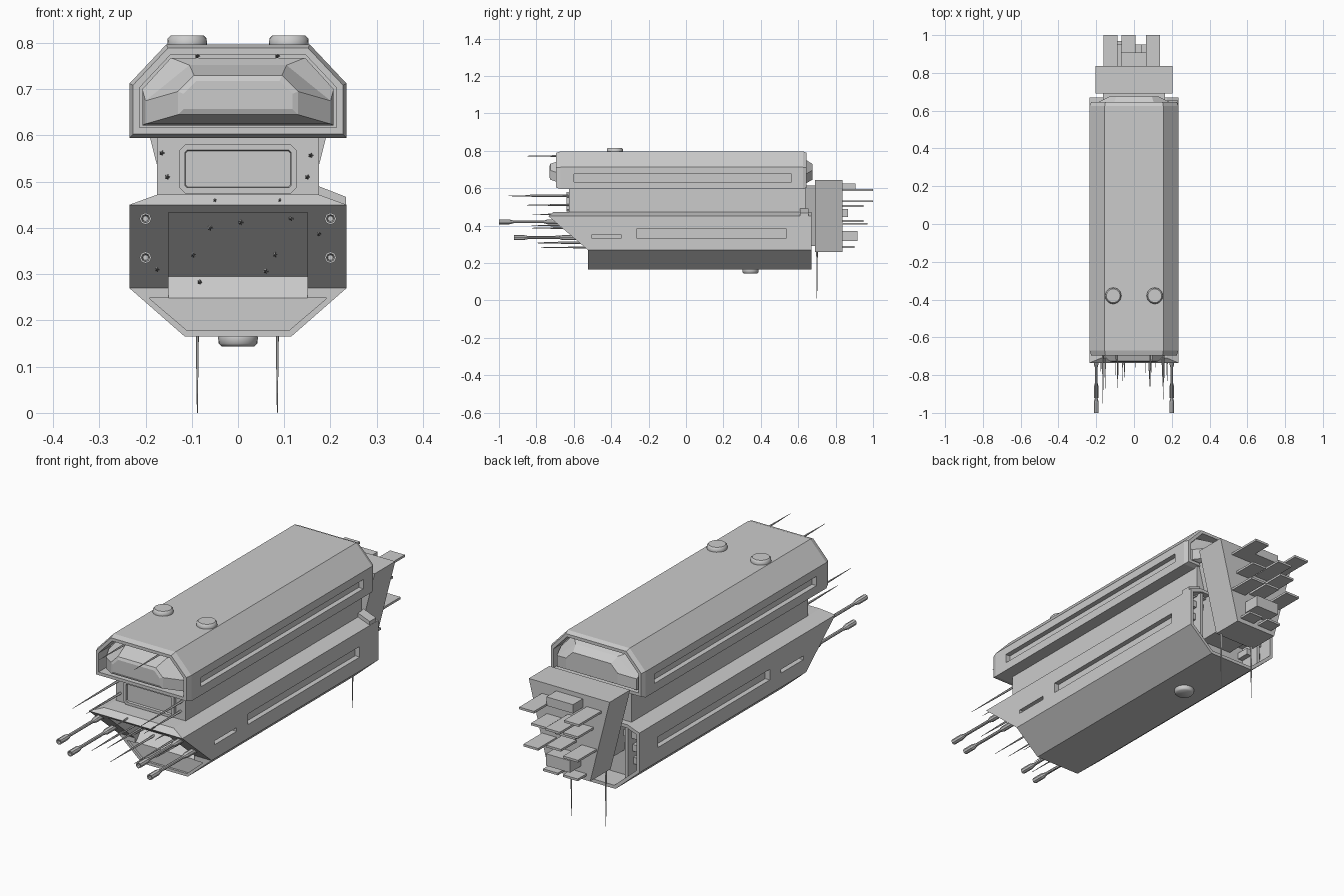
import bpy, bmesh, math
from mathutils import Vector, Matrix

if "Cube" in bpy.data.objects:
    bpy.data.objects.remove(bpy.data.objects["Cube"])

grey = bpy.data.materials.new("hull grey")
grey.diffuse_color = (0.6, 0.6, 0.6, 1)
grey.use_nodes = True
grey.node_tree.nodes["Principled BSDF"].inputs["Base Color"].default_value = grey.diffuse_color


def finish(name, bm, smooth=False):
    bmesh.ops.recalc_face_normals(bm, faces=bm.faces)
    me = bpy.data.meshes.new(name)
    bm.to_mesh(me)
    bm.free()
    ob = bpy.data.objects.new(name, me)
    bpy.context.collection.objects.link(ob)
    me.materials.append(grey)
    if smooth:
        bpy.context.view_layer.objects.active = ob
        ob.select_set(True)
        bpy.ops.object.shade_smooth_by_angle(angle=math.radians(40))
        ob.select_set(False)
    return ob


def loft(name, rings):
    """Bridge rings of 3D points and cap both ends."""
    bm = bmesh.new()
    vs = [[bm.verts.new(p) for p in r] for r in rings]
    n = len(vs[0])
    for a, b in zip(vs, vs[1:]):
        for i in range(n):
            bm.faces.new((a[i], a[(i + 1) % n], b[(i + 1) % n], b[i]))
    bm.faces.new(vs[0])
    bm.faces.new(vs[-1])
    return finish(name, bm)


def inset(poly, d):
    """Shrink a convex clockwise/anticlockwise xz polygon by distance d."""
    c = sum((Vector(p) for p in poly), Vector((0, 0))) / len(poly)
    out = []
    for i, p in enumerate(poly):
        p = Vector(p)
        e1 = (p - Vector(poly[i - 1])).normalized()
        e2 = (Vector(poly[(i + 1) % len(poly)]) - p).normalized()
        n1, n2 = Vector((-e1.y, e1.x)), Vector((-e2.y, e2.x))
        n1 = n1 if n1.dot(c - p) > 0 else -n1
        n2 = n2 if n2.dot(c - p) > 0 else -n2
        out.append(tuple(p + (n1 + n2) * d / (1 + n1.dot(n2))))
    return out


def ring(poly, y):
    return [(x, y, z) for x, z in poly]


def mirror(half):
    return half + [(-x, z) for x, z in reversed(half)]


def box(name, x0, x1, y0, y1, z0, z1):
    return loft(name, [ring([(x0, z0), (x1, z0), (x1, z1), (x0, z1)], y) for y in (y0, y1)])


def lathe(name, origin, axis, prof, seg=12):
    """Revolve (distance, radius) pairs around an axis."""
    rot = Vector((0, 0, 1)).rotation_difference(Vector(axis)).to_matrix()
    rings = [[Vector(origin) + rot @ Vector((r * math.cos(t), r * math.sin(t), d))
              for t in (2 * math.pi * i / seg for i in range(seg))] for d, r in prof]
    return loft(name, rings)


def cut(target, cutter):
    cutter.hide_render = True
    cutter.hide_viewport = True
    m = target.modifiers.new("cut", 'BOOLEAN')
    m.operation, m.object, m.solver = 'DIFFERENCE', cutter, 'EXACT'


# Upper hull with a rimmed recess at each end
up = mirror([(0.235, 0.595), (0.235, 0.712), (0.155, 0.797)])
rim = inset(up, 0.008)
hole = inset(up, 0.022)
upper = loft("upper_hull", [
    ring(hole, -0.61), ring(hole, -0.695), ring(rim, -0.695), ring(up, -0.67),
    ring(up, 0.625), ring(rim, 0.645), ring(hole, 0.645), ring(hole, 0.58)])

# Faceted nose and tail domes inside the recesses
base = mirror([(0.207, 0.622), (0.207, 0.70), (0.145, 0.768)])
mid = mirror([(0.20, 0.625), (0.20, 0.675), (0.105, 0.752)])
tip = mirror([(0.13, 0.645), (0.13, 0.695), (0.095, 0.73)])
loft("nose_dome", [ring(base, -0.60), ring(base, -0.63), ring(mid, -0.66),
                   ring(tip, -0.725), ring(inset(tip, 0.012), -0.73)])
loft("tail_dome", [ring(base, 0.57), ring(base, 0.60), ring(mid, 0.64), ring(tip, 0.675)])

# Middle deck with a framed front panel
box("middle_deck", -0.175, 0.175, -0.625, 0.64, 0.45, 0.60)
panel = mirror([(0.115, 0.475), (0.127, 0.487), (0.127, 0.568), (0.115, 0.58)])
loft("front_panel", [ring(panel, -0.62), ring(panel, -0.64),
                     ring(inset(panel, 0.012), -0.64), ring(inset(panel, 0.014), -0.63)])

# Lower hull: raked prow above a vertical chin, open tail
low = mirror([(0.115, 0.165), (0.235, 0.27), (0.235, 0.45), (0.175, 0.472)])
prow_y = [-0.525, -0.525, -0.735, -0.71]
bm = bmesh.new()
front = [bm.verts.new((x, (prow_y + prow_y[::-1])[i], z)) for i, (x, z) in enumerate(low)]
tail_rings = [[bm.verts.new(p) for p in ring(poly, y)] for poly, y in
              ((low, 0.67), (inset(low, 0.015), 0.67), (inset(low, 0.015), 0.56))]
for a, b in zip([front] + tail_rings, tail_rings):
    for i in range(8):
        bm.faces.new((a[i], a[(i + 1) % 8], b[(i + 1) % 8], b[i]))
bm.faces.new(tail_rings[-1])
for i in range(3):
    bm.faces.new((front[i], front[i + 1], front[6 - i], front[7 - i]))
lower = finish("lower_hull", bm)

# Sunken bay in the raked prow
slope = Vector((0, 0.21, -0.18)).normalized()
inward = Vector((0, 0.18, 0.21)).normalized()
top, bot = Vector((0, -0.715, 0.433)), Vector((0, -0.51, 0.257))


def bay_ring(x):
    return [Vector((x, 0, 0)) + p for p in (top - inward * 0.08, bot - inward * 0.08,
                                             bot + inward * 0.05, top + inward * 0.05)]


cut(lower, loft("bay_cutter", [bay_ring(-0.15), bay_ring(0.15)]))

# Chin panel frame
chin = [(-0.11, 0.178), (0.11, 0.178), (0.192, 0.248), (-0.192, 0.248)]
cut(lower, loft("chin_cutter", [ring(chin, -0.56), ring(chin, -0.515)]))

# Long window slots along both sides
for s in (-1, 1):
    xs = sorted((s * 0.212, s * 0.26))
    cut(upper, box("upper_slot_cutter", *xs, -0.60, 0.563, 0.634, 0.676))
    cut(lower, box("lower_slot_cutter", *xs, -0.265, 0.537, 0.334, 0.382))
    cut(lower, box("small_slot_cutter", *xs, -0.505, -0.345, 0.334, 0.351))

# Round hatches on the roof and belly
for x in (-0.11, 0.11):
    ob = lathe("roof_hatch", (x, -0.38, 0.79), (0, 0, 1),
               [(0, 0.042), (0.008, 0.043), (0.02, 0.042), (0.026, 0.036)], 24)
    ob.data.shade_smooth()
    ob.data.polygons[-1].use_smooth = False
lathe("belly_hatch", (0, 0.345, 0.17), (0, 0, -1),
      [(0, 0.042), (0.008, 0.043), (0.02, 0.042), (0.026, 0.036)], 24).data.shade_smooth()

# Forward guns with flared muzzles
for x in (-0.2, 0.2):
    for z, y in ((0.42, -1.0), (0.336, -0.92)):
        lathe("gun", (x, y, z), (0, 1, 0),
              [(0.015, 0.006), (0, 0.009), (0, 0.013), (0.055, 0.013), (0.08, 0.007),
               (0.24, 0.007), (0.26, 0.013), (0.36, 0.013)], 8)

# Forward sensor needles: x, z, tip, root
needles = [(-0.088, 0.772, -0.87, -0.60), (0.085, 0.772, -0.87, -0.60),
           (-0.165, 0.562, -0.95, -0.62), (0.157, 0.557, -0.93, -0.62),
           (-0.153, 0.51, -0.87, -0.62), (0.15, 0.51, -0.86, -0.62),
           (-0.05, 0.46, -0.82, -0.62), (0.09, 0.46, -0.80, -0.62),
           (-0.06, 0.40, -0.83, -0.60), (0.006, 0.412, -0.76, -0.60),
           (0.115, 0.42, -0.76, -0.60), (-0.097, 0.342, -0.80, -0.52),
           (0.08, 0.342, -0.86, -0.52), (-0.083, 0.283, -0.80, -0.47),
           (0.06, 0.306, -0.79, -0.47), (-0.175, 0.31, -0.80, -0.55),
           (0.175, 0.387, -0.84, -0.62)]
for x, z, y0, y1 in needles:
    lathe("sensor_needle", (x, y1, z), (0, -1, 0),
          [(0, 0.006), ((y1 - y0) * 0.5, 0.004), (y1 - y0, 0.0008)], 5)

# Tapered engine block, neck and hanging antennas
block = [(-0.105, 0.26), (0.105, 0.26), (0.203, 0.645), (-0.203, 0.645)]
loft("engine_block", [ring(block, 0.69), ring(block, 0.837)])
loft("engine_neck", [ring(inset(block, 0.03), 0.55), ring(inset(block, 0.03), 0.70)])
for x in (-0.088, 0.085):
    lathe("hanging_antenna", (x, 0.70, 0.27), (0, 0, -1), [(0, 0.005), (0.27, 0.001)], 5)

# Tail fins: x centre, z, end
fins = [(-0.125, 0.59, 1.0), (0.10, 0.59, 1.0), (-0.085, 0.505, 0.95), (0.075, 0.505, 0.95),
        (-0.03, 0.53, 1.0), (-0.10, 0.41, 0.97), (0.10, 0.41, 0.97),
        (0.0, 0.425, 0.95), (-0.05, 0.285, 0.90), (0.05, 0.285, 0.90)]
for x, z, y in fins:
    box("tail_fin", x - 0.037, x + 0.037, 0.82, y, z - 0.005, z + 0.005)
box("upper_thruster", -0.068, 0.066, 0.82, 0.907, 0.585, 0.625)
box("middle_thruster", -0.05, 0.05, 0.82, 0.867, 0.445, 0.49)
box("lower_thruster", -0.06, 0.06, 0.82, 0.917, 0.318, 0.372)

# Machinery in the open tail and a side bracket
for s in (-1, 1):
    for z in (0.29, 0.35, 0.41):
        xs = sorted((s * 0.13, s * 0.205))
        box("tail_machinery", *xs, 0.55, 0.62 + 0.1 * (z - 0.29), z - 0.015, z + 0.015)
    box("tail_strut", *sorted((s * 0.155, s * 0.17)), 0.55, 0.66, 0.20 + 0.02, 0.46)
tab = [(0.17, 0.46), (0.234, 0.44), (0.234, 0.467), (0.17, 0.492)]
loft("side_bracket", [ring(tab, 0.61), ring(tab, 0.655)])
